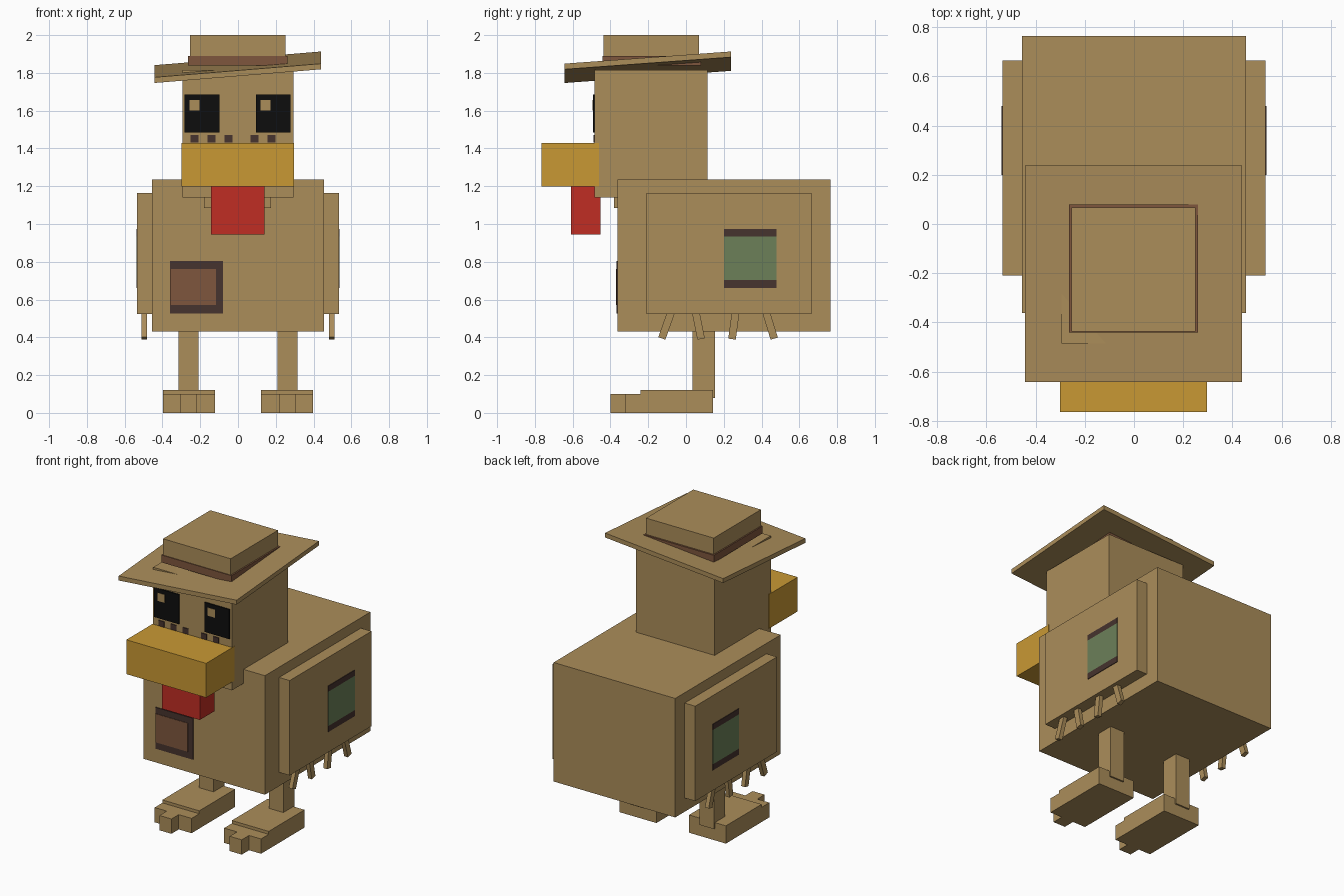
import bpy
import bmesh
import math
from mathutils import Matrix, Vector

if "Cube" in bpy.data.objects:
    bpy.data.objects.remove(bpy.data.objects["Cube"])


def mat(name, r, g, b):
    lin = [(c / 255 / 12.92) if c < 11 else ((c / 255 + 0.055) / 1.055) ** 2.4 for c in (r, g, b)]
    m = bpy.data.materials.new(name)
    m.diffuse_color = (*lin, 1)
    m.use_nodes = True
    m.node_tree.nodes["Principled BSDF"].inputs["Base Color"].default_value = m.diffuse_color
    return m


TAN = mat("tan", 171, 141, 90)
GOLD = mat("gold", 201, 153, 52)
RED = mat("red", 192, 45, 36)
BROWN = mat("brown", 126, 86, 61)
DARK = mat("dark brown", 70, 51, 46)
GREEN = mat("sage green", 108, 128, 89)
BLACK = mat("black", 13, 13, 13)


def box(name, m, x, y, z, shear=None):
    """Box from x, y, z ranges; shear(v) may shift its corners."""
    bm = bmesh.new()
    bmesh.ops.create_cube(bm, size=1)
    for v in bm.verts:
        v.co = Vector([r[0] + (r[1] - r[0]) * (c + 0.5) for r, c in zip((x, y, z), v.co)])
        if shear:
            v.co += Vector(shear(v.co))
    me = bpy.data.meshes.new(name)
    bm.to_mesh(me)
    bm.free()
    me.materials.append(m)
    ob = bpy.data.objects.new(name, me)
    bpy.context.collection.objects.link(ob)
    return ob


def pair(name, m, x, y, z):
    """The same box on both sides."""
    box(name + "_right", m, x, y, z)
    box(name + "_left", m, (-x[1], -x[0]), y, z)


# body, neck and head
box("body", TAN, (-0.455, 0.455), (-0.362, 0.765), (0.43, 1.235))
box("neck", TAN, (-0.18, 0.175), (-0.38, 0.0), (1.085, 1.19))
box("head", TAN, (-0.295, 0.295), (-0.485, 0.115), (1.14, 1.815))

# beak and wattle
box("beak", GOLD, (-0.3, 0.297), (-0.765, -0.46), (1.198, 1.43))
box("wattle", RED, (-0.143, 0.14), (-0.608, -0.453), (0.945, 1.2))

# eyes with square glints
for side, x0, g in (("left", -0.282, -0.257), ("right", 0.094, 0.119)):
    box("eye_" + side, BLACK, (x0, x0 + 0.185), (-0.493, -0.484), (1.485, 1.685))
    box("eye_glint_" + side, TAN, (g, g + 0.054), (-0.495, -0.486), (1.602, 1.657))

# freckles above the beak
for i, x in enumerate((-0.23, -0.14, -0.05, 0.088, 0.178)):
    box(f"freckle_{i}", DARK, (x - 0.021, x + 0.021), (-0.49, -0.484), (1.432, 1.47))

# hat: tilted brim, band and crown
def tilt(v):
    return (0, 0, 0.082 * v.x + 0.073 * (v.y + 0.203))


box("hat_brim", TAN, (-0.443, 0.44), (-0.643, 0.237), (1.815, 1.845), tilt)
box("hat_band", BROWN, (-0.264, 0.261), (-0.442, 0.08), (1.84, 1.89))
box("hat_crown", TAN, (-0.255, 0.251), (-0.437, 0.068), (1.85, 2.0))

# patch on the chest
box("chest_patch_border", DARK, (-0.36, -0.08), (-0.367, -0.361), (0.525, 0.805))
box("chest_patch", BROWN, (-0.36, -0.117), (-0.37, -0.363), (0.57, 0.763))

# wings with striped patches
pair("wing", TAN, (0.45, 0.534), (-0.21, 0.664), (0.523, 1.165))
pair("wing_patch", GREEN, (0.532, 0.538), (0.2, 0.48), (0.703, 0.935))
pair("wing_patch_top", DARK, (0.532, 0.538), (0.2, 0.48), (0.935, 0.973))
pair("wing_patch_bottom", DARK, (0.532, 0.538), (0.2, 0.48), (0.662, 0.703))

# slanted feathers hanging below each wing: upper and lower y
for s, side in ((-1, "left"), (1, "right")):
    for i, (top, low) in enumerate(((-0.08, -0.126), (0.052, 0.078), (0.262, 0.245), (0.425, 0.465))):
        f = box(f"feather_{side}_{i}", TAN, (-0.014, 0.014), (-0.02, 0.02), (-0.075, 0.07))
        f.data.transform(Matrix.Rotation(-math.atan2(top - low, 0.13), 4, 'X'))
        f.location = (s * 0.496, (top + low) / 2, 0.465)

# legs, feet and toes
pair("leg", TAN, (0.208, 0.315), (0.035, 0.153), (0.08, 0.44))
pair("foot", TAN, (0.122, 0.398), (-0.24, 0.142), (0, 0.12))
pair("side_toes", TAN, (0.122, 0.398), (-0.322, -0.235), (0, 0.1))
pair("middle_toe", TAN, (0.218, 0.308), (-0.4, -0.235), (0, 0.1))
